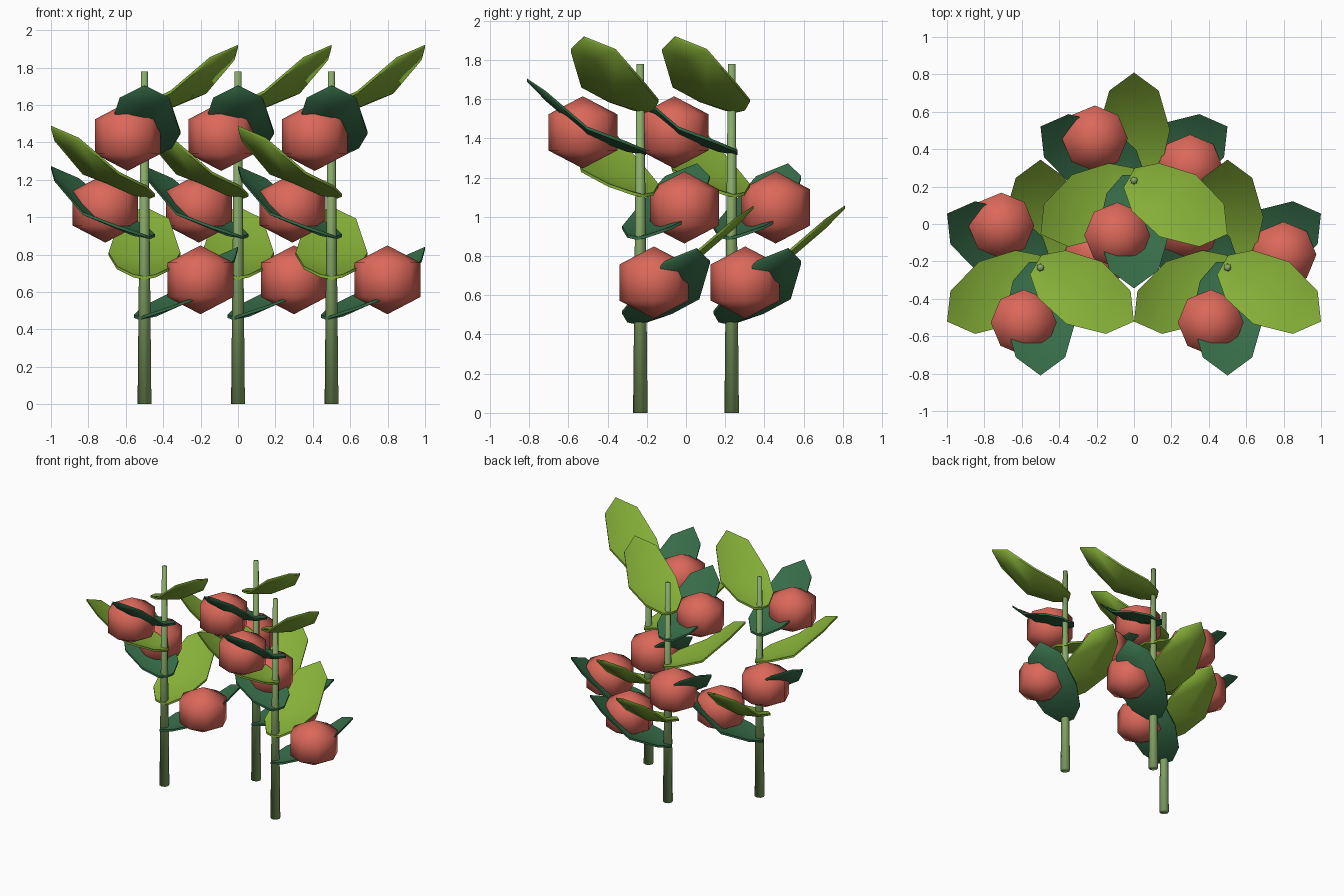
import bpy, bmesh, math
from mathutils import Matrix, Vector

if "Cube" in bpy.data.objects:
    bpy.data.objects.remove(bpy.data.objects["Cube"])


def srgb(r, g, b):
    return tuple(((c / 255 + 0.055) / 1.055) ** 2.4 for c in (r, g, b)) + (1,)


def material(name, rgb):
    m = bpy.data.materials.new(name)
    m.diffuse_color = srgb(*rgb)
    m.use_nodes = True
    m.node_tree.nodes["Principled BSDF"].inputs["Base Color"].default_value = m.diffuse_color
    return m


STALK = material("stalk green", (136, 170, 105))
LIGHT = material("light leaf green", (134, 176, 56))
DARK = material("dark leaf green", (54, 108, 72))
RED = material("fruit red", (220, 104, 90))


def finish(bm, name, mat):
    bmesh.ops.recalc_face_normals(bm, faces=bm.faces)
    for f in bm.faces:
        f.smooth = True
    mesh = bpy.data.meshes.new(name)
    bm.to_mesh(mesh)
    bm.free()
    mesh.materials.append(mat)
    return mesh


def place(name, mesh, matrix):
    ob = bpy.data.objects.new(name, mesh)
    ob.matrix_world = matrix
    bpy.context.collection.objects.link(ob)
    return ob


def lathe(name, profile, sides, mat):
    # rings of (radius, z); end rings are capped, radius 0 makes a pole
    bm = bmesh.new()
    rings = []
    for r, z in profile:
        if r == 0:
            rings.append([bm.verts.new((0, 0, z))] * sides)
        else:
            rings.append([bm.verts.new((r * math.cos(2 * math.pi * i / sides),
                                        r * math.sin(2 * math.pi * i / sides), z))
                          for i in range(sides)])
    for a, b in zip(rings, rings[1:]):
        for i in range(sides):
            j = (i + 1) % sides
            bm.faces.new(list(dict.fromkeys((a[i], a[j], b[j], b[i]))))
    for ring in (rings[0], rings[-1]):
        if ring[0] is not ring[1]:
            bm.faces.new(ring)
    return finish(bm, name, mat)


def leaf(name, mat, thick=0.016):
    # stations along +x: (x, half width, midrib z, edge z)
    stations = [(-0.03, 0.06, 0.0, 0.012), (0.07, 0.147, 0.018, 0.055),
                (0.27, 0.192, 0.095, 0.13), (0.48, 0.132, 0.275, 0.31)]
    bm = bmesh.new()
    layers = []
    for dz in (0, thick):
        rows = [[bm.verts.new((x, s * w, (ze if s else zc) + dz)) for s in (-1, 0, 1)]
                for x, w, zc, ze in stations]
        tip = bm.verts.new((0.577, 0, 0.375 + dz))
        for a, b in zip(rows, rows[1:]):
            for i in (0, 1):
                bm.faces.new((a[i], a[i + 1], b[i + 1], b[i]))
        for i in (0, 1):
            bm.faces.new((rows[-1][i], rows[-1][i + 1], tip))
        layers.append([r[0] for r in rows] + [tip] + [r[2] for r in reversed(rows)] + [rows[0][1]])
    # rim joining both skins
    low, top = layers
    for i in range(len(low)):
        j = (i + 1) % len(low)
        bm.faces.new((low[i], low[j], top[j], top[i]))
    mesh = finish(bm, name, mat)
    mesh.set_sharp_from_angle(angle=math.radians(50))
    return mesh


stalk_mesh = lathe("stalk", [(0.037, 0), (0.019, 1.78)], 8, STALK)
fruit_mesh = lathe("fruit", [(0, -0.184), (0.176, -0.092), (0.176, 0.092), (0, 0.184)], 8, RED)
leaf_meshes = [leaf("dark_leaf", DARK), leaf("light_leaf", LIGHT)]

# three identical plants
for p, (px, py) in enumerate([(-0.5, -0.233), (0.5, -0.233), (0, 0.233)], 1):
    base = Matrix.Translation((px, py, 0))
    place(f"stalk_{p}", stalk_mesh, base)
    # leaves spiral up the stalk, alternating dark and light
    for k in range(6):
        m = base @ Matrix.Translation((0, 0, 0.45 + 0.216 * k)) @ Matrix.Rotation(math.radians(30 + 60 * k), 4, 'Z')
        place(f"{('dark', 'light')[k % 2]}_leaf_{p}_{k // 2 + 1}", leaf_meshes[k % 2], m)
    # one fruit above each dark leaf
    for k in range(3):
        a = math.radians(13 + 120 * k)
        pos = Vector((0.307 * math.cos(a), 0.307 * math.sin(a), 0.665 + 0.383 * k))
        place(f"fruit_{p}_{k + 1}", fruit_mesh, base @ Matrix.Translation(pos))
